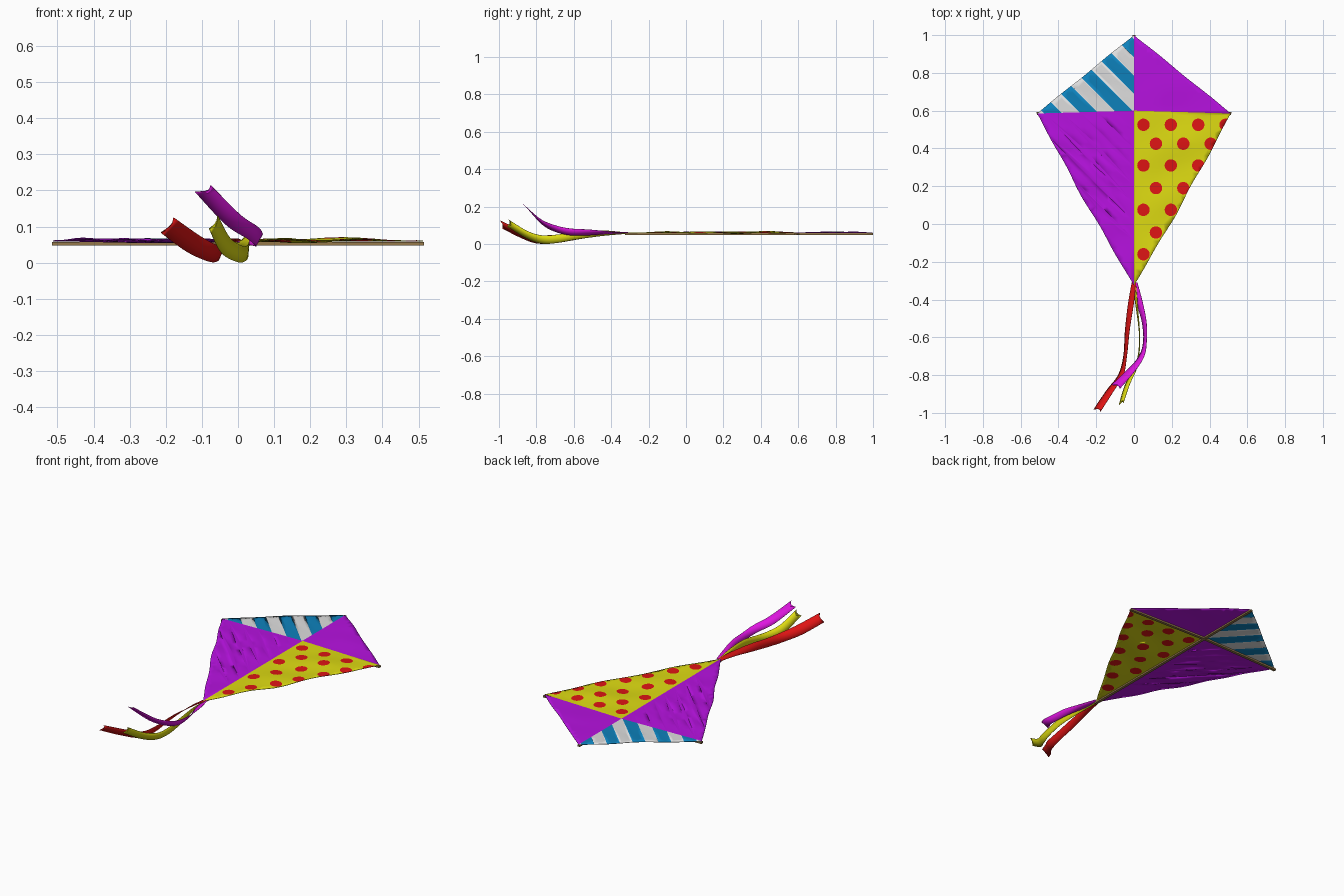
import bpy, math
from mathutils import Vector
from mathutils.geometry import delaunay_2d_cdt

if "Cube" in bpy.data.objects:
    bpy.data.objects.remove(bpy.data.objects["Cube"])


def material(name, rgb):
    m = bpy.data.materials.new(name)
    m.diffuse_color = (*rgb, 1)
    m.use_nodes = True
    m.node_tree.nodes["Principled BSDF"].inputs["Base Color"].default_value = m.diffuse_color
    return m


PURPLE = material("purple", (0.47, 0.006, 0.74))
YELLOW = material("yellow", (0.73, 0.71, 0.006))
RED = material("red", (0.73, 0.007, 0.007))
BLUE = material("blue", (0.004, 0.22, 0.50))
WHITE = material("white", (0.73, 0.73, 0.73))
MAGENTA = material("magenta", (0.73, 0.008, 0.74))
WOOD = material("wood", (0.30, 0.19, 0.07))


def make(name, verts, faces, mats, thickness=0.0):
    me = bpy.data.meshes.new(name)
    me.from_pydata(verts, [], faces)
    for m in mats:
        me.materials.append(m)
    ob = bpy.data.objects.new(name, me)
    bpy.context.collection.objects.link(ob)
    me.polygons.foreach_set("use_smooth", [True] * len(me.polygons))
    if thickness:
        s = ob.modifiers.new("cloth thickness", "SOLIDIFY")
        s.thickness, s.offset = thickness, 0
    return ob


# ---- sail outline and wrinkles
W, TOP, MID, BOT = 0.512, 0.998, 0.585, -0.325


def half_width(y, side):
    if y > MID:
        t = (TOP - y) / (TOP - MID)
        return W * t + 0.004 * math.sin(math.pi * t) * (1 + math.sin(9 * t))
    t = (y - BOT) / (MID - BOT)
    return W * t + math.sin(math.pi * t) * (0.009 + 0.005 * math.sin(17 * t + side))


def sail_z(x, y):
    damp = min(1, abs(x) * 7) * min(1, abs(y - 0.6) * 6)
    wave = math.sin(16 * x + 7 * y) + 0.6 * math.sin(23 * y - 9 * x)
    return 0.06 + damp * (0.0025 + 0.0045 * wave * (1 if y < 0.6 else 0.5))


pts, edges = [], []


def chain(points, closed=False):
    n = len(pts)
    pts.extend(Vector(p) for p in points)
    edges.extend((i, i + 1) for i in range(n, len(pts) - 1))
    if closed:
        edges.append((len(pts) - 1, n))


ys = [TOP + (MID - TOP) * i / 14 for i in range(14)] + [MID + (BOT - MID) * i / 28 for i in range(29)]
right = [(half_width(y, 1), y) for y in ys]
left = [(-half_width(y, -1), y) for y in ys[1:-1]]
chain(right + left[::-1], True)

# panel seams
chain([(0, TOP), (0, BOT)])
chain([(-W, MID), (0, 0.6), (W, MID)])

# diagonal stripe borders
PERIOD, PHASE = 0.193, 0.93
for k in range(6):
    for s in (-0.25, 0.25):
        v = PHASE + (s - k) * PERIOD
        chain([(-0.6, v + 0.6), (0, v)])

# polka dots in staggered rows
R = 0.033
ROWS = [(0.525, 0, 4), (0.425, 1, 3), (0.31, 0, 3), (0.19, 1, 2), (0.075, 0, 2), (-0.045, 1, 1), (-0.16, 0, 1)]
dots = [(0.05 + 0.145 * i + 0.066 * odd, y) for y, odd, n in ROWS for i in range(n)]
for cx, cy in dots:
    chain([(cx + R * math.cos(a * math.tau / 18), cy + R * math.sin(a * math.tau / 18)) for a in range(18)], True)

# inner points that carry the wrinkles
for i in range(-17, 18):
    for j in range(-10, 33):
        x, y = i * 0.03 + 0.007, j * 0.03 + 0.004
        if BOT < y < TOP and abs(x) < half_width(y, 1 if x > 0 else -1) - 0.012:
            pts.append(Vector((x, y)))

co, _, tris, *_ = delaunay_2d_cdt(pts, edges, [], 0, 1e-5)


def centre(f):
    return sum((co[i] for i in f), Vector((0, 0))) / len(f)


def inside(f):
    c = centre(f)
    return BOT < c.y < TOP and abs(c.x) < half_width(c.y, 1 if c.x > 0 else -1) + 1e-4


def colour(c):
    upper = c.y > 0.6 - 0.0293 * abs(c.x)
    if upper == (c.x > 0):
        return 0
    if upper:
        u = (c.x + c.y - PHASE) / PERIOD
        return 3 if abs(u - round(u)) < 0.25 else 4
    return 2 if any((c - Vector(d)).length < R * 0.99 for d in dots) else 1


tris = [f for f in tris if inside(f)]
used = sorted({i for f in tris for i in f})
remap = {old: new for new, old in enumerate(used)}
sail = make("sail", [(co[i].x, co[i].y, sail_z(*co[i])) for i in used],
            [[remap[i] for i in f] for f in tris], [PURPLE, YELLOW, RED, BLUE, WHITE], 0.003)
for p, f in zip(sail.data.polygons, tris):
    p.material_index = colour(centre(f))


# ---- wooden spars under the sail
def spar(name, loc, size):
    bpy.ops.mesh.primitive_cube_add(size=1, location=loc)
    ob = bpy.context.object
    ob.name, ob.scale = name, size
    ob.data.materials.append(WOOD)


spar("long_spar", (0, (TOP + BOT) / 2, 0.054), (0.016, TOP - BOT + 0.004, 0.009))
for s in (-1, 1):
    spar("cross_spar", (s * 0.257, 0.5925, 0.052), (0.516, 0.016, 0.010))
    bpy.context.object.rotation_euler.z = -s * math.atan2(0.015, W)


# ---- ribbon tails: rows of centre (x, y, z) and half width (x, y, z)
def ribbon(name, mat, rows, notch):
    rows = [[Vector(r[:3]), Vector(r[3:])] for r in rows]
    ext = [rows[0]] + rows + [rows[-1]]
    path = []
    for i in range(1, len(rows)):
        a, b, c, d = ext[i - 1:i + 3]
        for k in range(8 + (i == len(rows) - 1)):
            t = k / 8
            path.append([0.5 * (2 * q + (r - p) * t + (2 * p - 5 * q + 4 * r - s) * t * t
                                + (3 * q - p - 3 * r + s) * t ** 3) for p, q, r, s in zip(a, b, c, d)])
    back = (path[-5][0] - path[-1][0]).normalized() * notch
    verts = []
    for i, (c, w) in enumerate(path):
        pull = back if i == len(path) - 1 else Vector()
        verts += [c - w, c + pull, c + w]
    faces = [(3 * i + j, 3 * i + j + 1, 3 * i + j + 4, 3 * i + j + 3)
             for i in range(len(path) - 1) for j in (0, 1)]
    make(name, verts, faces, [mat], 0.002)


ribbon("red_tail", RED, [
    (0.0, -0.31, 0.059, 0.012, 0, 0.002), (-0.016, -0.42, 0.058, 0.015, 0, 0.008),
    (-0.035, -0.56, 0.046, 0.012, 0, 0.018), (-0.047, -0.70, 0.027, 0.009, 0, 0.022),
    (-0.070, -0.80, 0.026, 0.014, 0, 0.022), (-0.125, -0.88, 0.053, 0.020, 0, 0.021),
    (-0.196, -0.988, 0.104, 0.018, -0.006, 0.021)], 0.022)
ribbon("yellow_tail", YELLOW, [
    (0.0, -0.31, 0.058, 0.010, 0, 0.002), (0.015, -0.44, 0.058, 0.005, 0, 0.014),
    (0.029, -0.58, 0.046, 0.002, 0, 0.021), (0.025, -0.69, 0.028, 0.003, 0, 0.022),
    (0.005, -0.77, 0.024, 0.008, 0, 0.022), (-0.035, -0.85, 0.049, 0.012, 0, 0.021),
    (-0.068, -0.953, 0.112, 0.012, 0.005, 0.018)], 0.022)
ribbon("magenta_tail", MAGENTA, [
    (0.005, -0.31, 0.060, 0.013, 0, 0.002), (0.028, -0.41, 0.061, 0.017, 0, 0.006),
    (0.054, -0.52, 0.062, 0.012, 0, 0.015), (0.058, -0.62, 0.065, 0.009, 0, 0.018),
    (0.040, -0.70, 0.083, 0.014, 0, 0.017), (-0.015, -0.775, 0.120, 0.020, -0.004, 0.014),
    (-0.097, -0.862, 0.205, 0.022, -0.010, 0.009)], 0.022)
